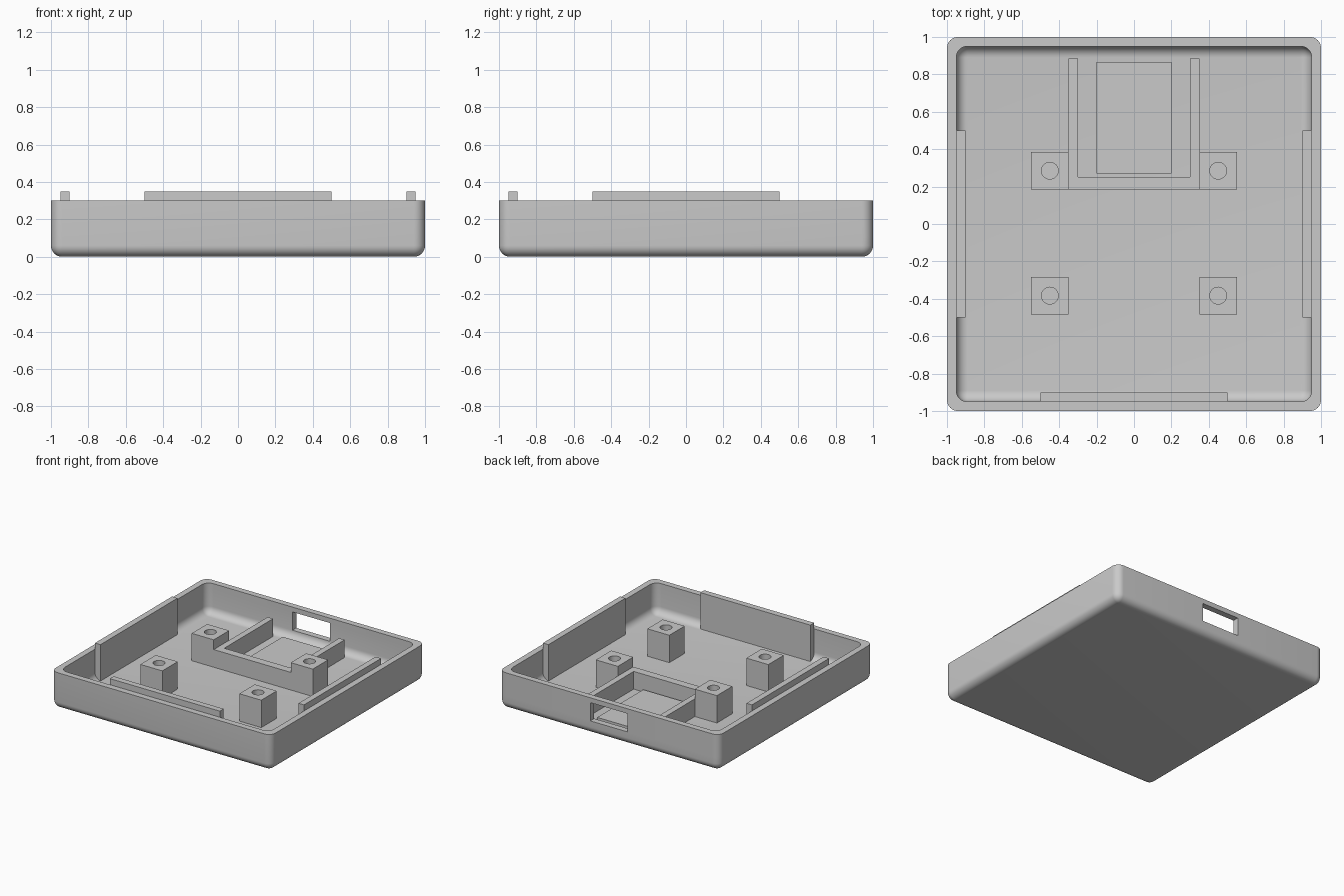
import bpy
import bmesh
from math import sin, cos, pi
from mathutils import Matrix, Vector

if "Cube" in bpy.data.objects:
    bpy.data.objects.remove(bpy.data.objects["Cube"], do_unlink=True)

FLOOR, RIM, WALL, FILLET, STEPS = 0.05, 0.30, 0.05, 0.06, 8
LIP_TOP, POST_TOP, FRAME_TOP = 0.35, 0.275, 0.195
PORT_HALF, PORT_LOW, PORT_HIGH = 0.17, 0.11, 0.26
INNER = 1.0 - WALL

grey = bpy.data.materials.new("plain grey")
grey.use_nodes = True
grey.diffuse_color = (0.59, 0.59, 0.59, 1)
grey.node_tree.nodes["Principled BSDF"].inputs["Base Color"].default_value = grey.diffuse_color


def finish(bm, name):
    """Turn a bmesh into a grey object."""
    bmesh.ops.recalc_face_normals(bm, faces=bm.faces)
    mesh = bpy.data.meshes.new(name)
    bm.to_mesh(mesh)
    bm.free()
    mesh.materials.append(grey)
    obj = bpy.data.objects.new(name, mesh)
    bpy.context.collection.objects.link(obj)
    return obj


def box(name, lo, hi):
    """Make a box between two corners."""
    lo, hi = Vector(lo), Vector(hi)
    bm = bmesh.new()
    matrix = Matrix.Translation((lo + hi) / 2) @ Matrix.Diagonal((*(hi - lo), 1))
    bmesh.ops.create_cube(bm, size=1, matrix=matrix)
    return finish(bm, name)


def smooth(obj):
    bpy.ops.object.select_all(action="DESELECT")
    obj.select_set(True)
    bpy.context.view_layer.objects.active = obj
    bpy.ops.object.shade_smooth_by_angle(angle=0.6)


def ring(bm, half, radius, z):
    """Rounded square of vertices; half is the distance to the corner centres."""
    verts = []
    for corner in range(4):
        middle = pi / 4 + corner * pi / 2
        cx = half if cos(middle) > 0 else -half
        cy = half if sin(middle) > 0 else -half
        for i in range(STEPS + 1):
            a = (corner + i / STEPS) * pi / 2
            verts.append(bm.verts.new((cx + radius * cos(a), cy + radius * sin(a), z)))
    return verts


def basin_rings(bm, half, bottom):
    """Rings from the flat bottom, up round the fillet, to the rim."""
    rings = []
    for i in range(STEPS + 1):
        t = i / STEPS * pi / 2
        rings.append(ring(bm, half - FILLET, FILLET * sin(t), bottom + FILLET * (1 - cos(t))))
    rings.append(ring(bm, half - FILLET, FILLET, RIM))
    return rings


# Tray: one skin up the outside, over the rim and down to the floor
bm = bmesh.new()
rings = basin_rings(bm, 1.0, 0.0) + basin_rings(bm, INNER, FLOOR)[::-1]
for low, high in zip(rings, rings[1:]):
    for i in range(len(low)):
        j = (i + 1) % len(low)
        bm.faces.new((low[i], low[j], high[j], high[i]))
bm.faces.new(rings[0][::-1])
bm.faces.new(rings[-1])
bmesh.ops.remove_doubles(bm, verts=bm.verts, dist=0.0001)

# Port opening through the back wall
for co, normal in (((PORT_HALF, 0, 0), (1, 0, 0)), ((-PORT_HALF, 0, 0), (1, 0, 0)),
                   ((0, 0, PORT_LOW), (0, 0, 1)), ((0, 0, PORT_HIGH), (0, 0, 1))):
    faces = [f for f in bm.faces if all(v.co.y > 0.945 for v in f.verts)]
    edges = {e for f in faces for e in f.edges}
    verts = {v for f in faces for v in f.verts}
    bmesh.ops.bisect_plane(bm, geom=faces + list(edges) + list(verts), dist=0.00001,
                           plane_co=co, plane_no=normal)
port = []
for f in bm.faces:
    c = f.calc_center_median()
    if c.y > 0.94 and abs(c.x) < PORT_HALF and PORT_LOW < c.z < PORT_HIGH:
        port.append(f)
bmesh.ops.delete(bm, geom=port, context="FACES")
bmesh.ops.bridge_loops(bm, edges=[e for e in bm.edges if e.is_boundary])
smooth(finish(bm, "tray"))

# Closure lips standing inside the left, right and front walls
for side, name in ((1, "left_lip"), (-1, "right_lip")):
    a, b = sorted((side * 0.9, side * INNER))
    box(name, (a, -0.5, FLOOR), (b, 0.5, LIP_TOP))
box("front_lip", (-0.5, -INNER, FLOOR), (0.5, -0.9, LIP_TOP))

# Four screw posts with blind holes
for x, x_name in ((0.45, "left"), (-0.45, "right")):
    for y, y_name in ((0.285, "back"), (-0.383, "front")):
        post = box(f"{y_name}_{x_name}_post", (x - 0.1, y - 0.1, FLOOR), (x + 0.1, y + 0.1, POST_TOP))
        bm = bmesh.new()
        bmesh.ops.create_cone(bm, cap_ends=True, segments=32, radius1=0.045, radius2=0.045,
                              depth=0.3, matrix=Matrix.Translation((x, y, 0.25)))
        cutter = finish(bm, "hole_cutter")
        cutter.hide_render = True
        mod = post.modifiers.new("hole", "BOOLEAN")
        mod.operation, mod.solver, mod.object = "DIFFERENCE", "EXACT", cutter
        bpy.context.view_layer.objects.active = post
        bpy.ops.object.modifier_apply(modifier=mod.name)
        bpy.data.objects.remove(cutter, do_unlink=True)
        smooth(post)

# U-shaped connector frame, open towards the back
bm = bmesh.new()
outline = [(-0.35, 0.185), (0.35, 0.185), (0.35, 0.885), (0.3, 0.885),
           (0.3, 0.25), (-0.3, 0.25), (-0.3, 0.885), (-0.35, 0.885)]
base = bm.faces.new([bm.verts.new((x, y, FLOOR)) for x, y in outline])
top = bmesh.ops.extrude_face_region(bm, geom=[base], use_keep_orig=True)["geom"]
bmesh.ops.translate(bm, vec=(0, 0, FRAME_TOP - FLOOR),
                    verts=[g for g in top if isinstance(g, bmesh.types.BMVert)])
finish(bm, "connector_frame")

# Low pad under the connector
box("connector_pad", (-0.2, 0.27, FLOOR), (0.2, 0.867, 0.08))
